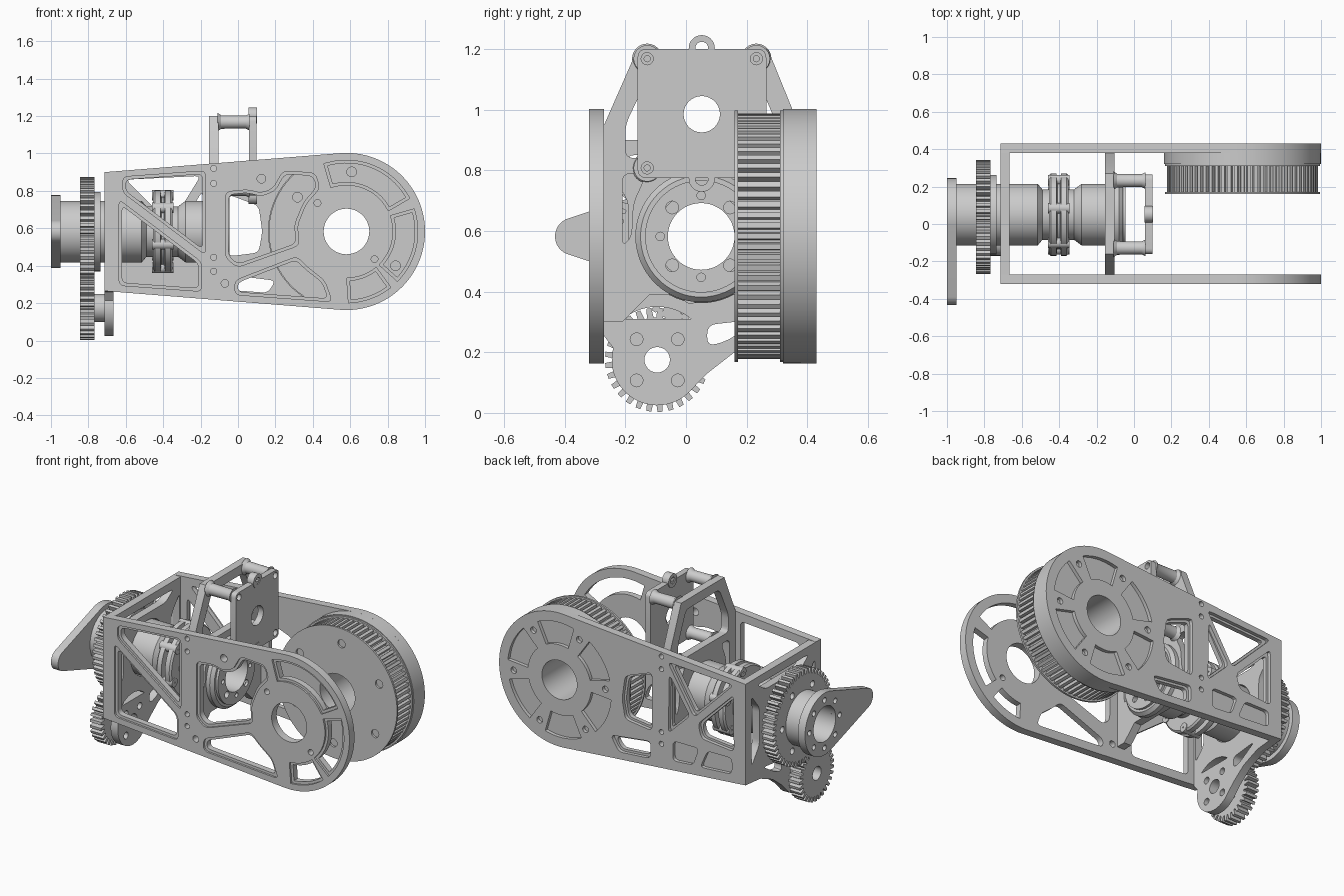
import bpy, bmesh
from math import sin, cos, pi, radians, acos, hypot
from mathutils import Matrix, Vector

if "Cube" in bpy.data.objects:
    bpy.data.objects.remove(bpy.data.objects["Cube"])

XZ = Matrix(((1, 0, 0), (0, 0, -1), (0, 1, 0))).to_4x4()   # profile drawn in x,z
YZ = Matrix(((0, 0, 1), (1, 0, 0), (0, 1, 0))).to_4x4()    # profile drawn in y,z
AX = (0.05, 0.582)      # shaft axis (y, z)
PU = (0.58, 0.583)      # pulley axis (x, z)
LG = (-0.095, 0.175)    # small gear axis (y, z)


def arc(c, r, a0, a1, n=24):
    return [(c[0] + r * cos(radians(a0 + (a1 - a0) * i / n)),
             c[1] + r * sin(radians(a0 + (a1 - a0) * i / n))) for i in range(n + 1)]


def circle(c, r, n=32):
    return arc(c, r, 0, 360, n)[:-1]


def sector(c, r0, r1, a0, a1):
    return arc(c, r1, a0, a1, 16) + arc(c, r0, a1, a0, 16)


def ring_of(c, rad, r, n, start=0):
    return [circle(p, r, 16) for p in arc(c, rad, start, start + 360, n)[:-1]]


def ccw(p):
    area = sum(a[0] * b[1] - b[0] * a[1] for a, b in zip(p, p[1:] + p[:1]))
    return p if area > 0 else p[::-1]


def grow(p, d):
    p, out = ccw(p), []
    for i, v in enumerate(p):
        a, b = Vector(p[i - 1]), Vector(p[(i + 1) % len(p)])
        v = Vector(v)
        e, f = (v - a).normalized(), (b - v).normalized()
        m, n = Vector((e.y, -e.x)), Vector((f.y, -f.x))
        out.append(tuple(v + (m + n) * (d / max(0.35, 1 + m.dot(n)))))
    return out


def soft(p, r=0.03):
    out = []
    for i, v in enumerate(p):
        v, a, b = Vector(v), Vector(p[i - 1]), Vector(p[(i + 1) % len(p)])
        s = v + (a - v) * min(0.45, r / (a - v).length)
        e = v + (b - v) * min(0.45, r / (b - v).length)
        for t in (0, 0.25, 0.5, 0.75, 1):
            out.append(tuple(s * (1 - t) ** 2 + v * 2 * t * (1 - t) + e * t * t))
    return out


def finish(ob):
    bpy.ops.object.select_all(action='DESELECT')
    ob.select_set(True)
    bpy.context.view_layer.objects.active = ob
    if ob.type == 'CURVE':
        bpy.ops.object.convert(target='MESH')
        ob = bpy.context.view_layer.objects.active
    bpy.ops.object.shade_smooth_by_angle(angle=radians(30))
    return ob


def plate(name, plane, lo, hi, outline, holes=()):
    """Flat part with cut-outs, extruded between lo and hi along its normal."""
    cu = bpy.data.curves.new(name, 'CURVE')
    cu.dimensions, cu.fill_mode, cu.extrude = '2D', 'BOTH', (hi - lo) / 2
    for pts in [outline, *holes]:
        s = cu.splines.new('POLY')
        s.points.add(len(pts) - 1)
        for q, (x, y) in zip(s.points, pts):
            q.co = (x, y, 0, 1)
        s.use_cyclic_u = True
    ob = bpy.data.objects.new(name, cu)
    bpy.context.collection.objects.link(ob)
    mid = (lo + hi) / 2
    ob.matrix_world = Matrix.Translation((mid, 0, 0) if plane is YZ else (0, mid, 0)) @ plane
    return finish(ob)


def lathe(name, prof, c=AX, n=64):
    """Closed (x, r) profile turned around an axis parallel to x."""
    bm = bmesh.new()
    rings = [[bm.verts.new((x, c[0] + r * cos(2 * pi * i / n), c[1] + r * sin(2 * pi * i / n)))
              for i in range(n)] for x, r in prof]
    for a, b in zip(rings, rings[1:] + rings[:1]):
        for i in range(n):
            j = (i + 1) % n
            bm.faces.new((a[i], a[j], b[j], b[i]))
    bmesh.ops.recalc_face_normals(bm, faces=bm.faces)
    me = bpy.data.meshes.new(name)
    bm.to_mesh(me)
    bm.free()
    ob = bpy.data.objects.new(name, me)
    bpy.context.collection.objects.link(ob)
    return finish(ob)


def teeth(c, r0, r1, n, land=0.22):
    p, s = [], 360 / n
    for i in range(n):
        for r, k in ((r0, -0.36), (r1, -land), (r1, land), (r0, 0.36)):
            a = radians((i + k) * s)
            p.append((c[0] + r * cos(a), c[1] + r * sin(a)))
    return p


# Side plate outline and shared screw holes
side = [(-0.715, 0.90), (-0.715, 0.265)] + arc(PU, 0.42, -94.6, 94.6, 64)
screws = [circle(p, 0.016, 14) for p in ((-0.69, 0.87), (-0.69, 0.8), (-0.69, 0.37), (-0.69, 0.295),
          (-0.13, 0.92), (-0.13, 0.84), (-0.13, 0.445), (-0.13, 0.37))]

# Front side plate: base layer plus raised rim layer with stepped windows
wins = [[(-0.60, 0.86), (-0.60, 0.80), (-0.19, 0.49), (-0.19, 0.89)],
        [(-0.62, 0.72), (-0.62, 0.31), (-0.21, 0.28), (-0.21, 0.41)],
        [(-0.05, 0.45), (0.0, 0.41), (0.31, 0.52), (0.30, 0.62), (0.35, 0.74), (0.42, 0.82), (0.40, 0.88),
         (0.25, 0.89), (0.2, 0.80), (0.125, 0.77), (0.05, 0.79), (-0.05, 0.78)],
        [(0.0, 0.26), (0.48, 0.225), (0.45, 0.31), (0.36, 0.38), (0.31, 0.43), (0.0, 0.31)]]
arcs = [sector(PU, 0.265, 0.365, a, b) for a, b in ((-42, 16), (30, 106), (-86, -54))]
extra = [circle(PU, 0.122, 48), circle((0.125, 0.865), 0.023), circle((-0.07, 0.305), 0.02),
         circle((0.425, 0.735), 0.018), circle((0.73, 0.435), 0.018)]
plate("front_side_plate", XZ, -0.308, -0.27, side, [soft(w) for w in wins] + arcs + screws + extra)
plate("front_side_plate_rim", XZ, -0.32, -0.308, side,
      [soft(grow(w, 0.016)) for w in wins] + [grow(w, 0.016) for w in arcs] + screws + extra)

# Rear side plate with pockets, and its thick pulley disc
wins = [[(-0.60, 0.86), (-0.36, 0.62), (-0.20, 0.88)],
        [(-0.19, 0.80), (-0.31, 0.6), (-0.19, 0.48)],
        [(-0.62, 0.78), (-0.62, 0.47), (-0.42, 0.49), (-0.40, 0.56)],
        [(-0.05, 0.45), (0.11, 0.47), (0.13, 0.58), (0.11, 0.72), (-0.05, 0.78)],
        [(-0.04, 0.27), (0.16, 0.255), (0.2, 0.32), (-0.04, 0.35)]]
pockets = [soft([(-0.62, 0.31), (-0.4, 0.295), (-0.45, 0.41), (-0.62, 0.41)]),
           soft([(-0.35, 0.295), (-0.21, 0.285), (-0.21, 0.41), (-0.39, 0.41)])]
pockets += [sector(PU, 0.22, 0.36, 5 + 60 * k, 46 + 60 * k) for k in range(6)]
pockets += ring_of(PU, 0.32, 0.02, 6, 55.5)
bore = circle(PU, 0.122, 48)
plate("rear_side_plate", XZ, 0.38, 0.408, side, [soft(w) for w in wins] + screws + [bore])
plate("rear_side_plate_rim", XZ, 0.408, 0.43, side, [soft(grow(w, 0.014)) for w in wins] + screws + pockets + [bore])
plate("rear_disc", XZ, 0.32, 0.38, circle(PU, 0.42, 96), [bore])

# Toothed belt pulley
plate("pulley_teeth", XZ, 0.172, 0.315, teeth(PU, 0.383, 0.405, 72, 0.26), [bore])
plate("pulley_face", XZ, 0.16, 0.172, circle(PU, 0.415, 96), [bore] + ring_of(PU, 0.32, 0.026, 6, 25))
plate("pulley_rear_flange", XZ, 0.31, 0.322, circle(PU, 0.415, 96), [bore])

# End plate with hanging lobe for the small gear
end = [(0.43, 0.90), (-0.32, 0.90), (-0.32, 0.265), (-0.275, 0.26)] + arc(LG, 0.15, 165, 320) + \
      [(0.07, 0.13), (0.16, 0.2), (0.28, 0.25), (0.43, 0.265)]
ends = [[(-0.26, 0.80), (-0.26, 0.40), (-0.19, 0.48), (-0.19, 0.70)],
        [(0.37, 0.80), (0.37, 0.36), (0.29, 0.47), (0.29, 0.70)],
        [(-0.2, 0.85), (-0.13, 0.795), (0.23, 0.795), (0.31, 0.85)],
        [(0.07, 0.22), (0.13, 0.235), (0.25, 0.31), (0.07, 0.29)]]
plate("end_plate", YZ, -0.715, -0.665, end, [soft(w) for w in ends] + [arc(LG, 0.175, 50, 130)]
      + [circle(AX, 0.17, 48), circle(LG, 0.042)] + ring_of(LG, 0.096, 0.021, 4, 45))

# Middle plate rising into the top bracket
mid = [(-0.27, 0.30), (-0.21, 0.30), (-0.12, 0.39), (0.22, 0.39), (0.31, 0.30), (0.38, 0.30), (0.38, 0.93),
       (0.27, 1.2), (-0.16, 1.2), (-0.27, 0.95)]
mids = [[(-0.2, 0.84), (0.3, 0.84), (0.3, 0.95), (0.22, 1.14), (-0.11, 1.14), (-0.2, 0.95)],
        [(-0.21, 0.79), (-0.21, 0.55), (-0.18, 0.58), (-0.175, 0.69), (-0.13, 0.79)],
        [(0.32, 0.79), (0.32, 0.50), (0.29, 0.56), (0.28, 0.69), (0.23, 0.79)]]
plate("middle_plate", YZ, -0.155, -0.105, mid, [soft(w) for w in mids] + [circle(AX, 0.165, 48)])

# Top bracket cover, posts and lugs
posts = [(-0.128, 1.168), (0.232, 1.168), (-0.128, 0.808), (0.232, 0.808)]
cover = soft([(-0.16, 0.775), (0.265, 0.775), (0.265, 1.2), (-0.16, 1.2)])
plate("bracket_cover", YZ, 0.06, 0.098, cover,
      [circle((0.052, 0.985), 0.06)] + [circle(p, 0.02, 16) for p in posts])
for p in posts:
    lathe("bracket_post", [(-0.11, 0.01), (-0.11, 0.05), (-0.09, 0.036), (0.04, 0.034), (0.062, 0.045),
                           (0.062, 0.01)], p, 24).scale = (1, 1, 1)
for z in (1.203, 0.772):
    plate("bracket_lug", YZ, 0.055, 0.102, circle((0.052, z), 0.043), [circle((0.052, z), 0.021)])

# Hollow main shaft
lathe("main_shaft", [(-0.97, 0.11), (-0.97, 0.165), (-0.515, 0.165), (-0.49, 0.135), (-0.32, 0.135),
                     (-0.28, 0.165), (-0.08, 0.165), (-0.08, 0.11)])
lathe("shaft_collar", [(-0.767, 0.15), (-0.767, 0.212), (-0.735, 0.212), (-0.735, 0.15)])
# Grooved cam barrel with clamp pins
lathe("cam_barrel", [(-0.455, 0.12), (-0.455, 0.21), (-0.445, 0.22), (-0.415, 0.22), (-0.41, 0.185), (-0.395, 0.185),
                     (-0.39, 0.22), (-0.36, 0.22), (-0.35, 0.21), (-0.35, 0.12)])
for a in range(20, 380, 60):
    p = arc(AX, 0.197, a, a + 1, 1)[0]
    lathe("cam_pin", [(-0.46, 0.005), (-0.46, 0.028), (-0.345, 0.028), (-0.345, 0.005)], p, 20)

# Bearing housing and bolted flange on the middle plate
lathe("bearing_housing", [(-0.107, 0.15), (-0.107, 0.217), (-0.08, 0.217), (-0.06, 0.2), (-0.06, 0.15)])
plate("shaft_flange", YZ, -0.08, -0.045, circle(AX, 0.185, 64), [circle(AX, 0.11, 48)]
      + ring_of(AX, 0.135, 0.021, 4, 45) + ring_of(AX, 0.135, 0.014, 4, 0))

# Gear pair
plate("large_gear", YZ, -0.845, -0.767, teeth(AX, 0.262, 0.293, 50), [circle(AX, 0.15, 48)] + ring_of(AX, 0.2, 0.02, 6))
plate("small_gear", YZ, -0.845, -0.767, teeth(LG, 0.14, 0.172, 29), [circle(LG, 0.042)])
lathe("small_gear_hub", [(-0.77, 0.042), (-0.77, 0.075), (-0.71, 0.075), (-0.71, 0.042)], LG, 32)

# Lever at the shaft end
tip, R, r = (-0.37, AX[1]), 0.195, 0.062
a = acos((R - r) / (AX[0] - tip[0])) * 180 / pi
plate("end_lever", YZ, -1.0, -0.95, arc(AX, R, a - 180, 180 - a, 48) + arc(tip, r, 180 - a, 180 + a),
      [circle(AX, 0.11, 48)] + ring_of(AX, 0.15, 0.017, 8))
